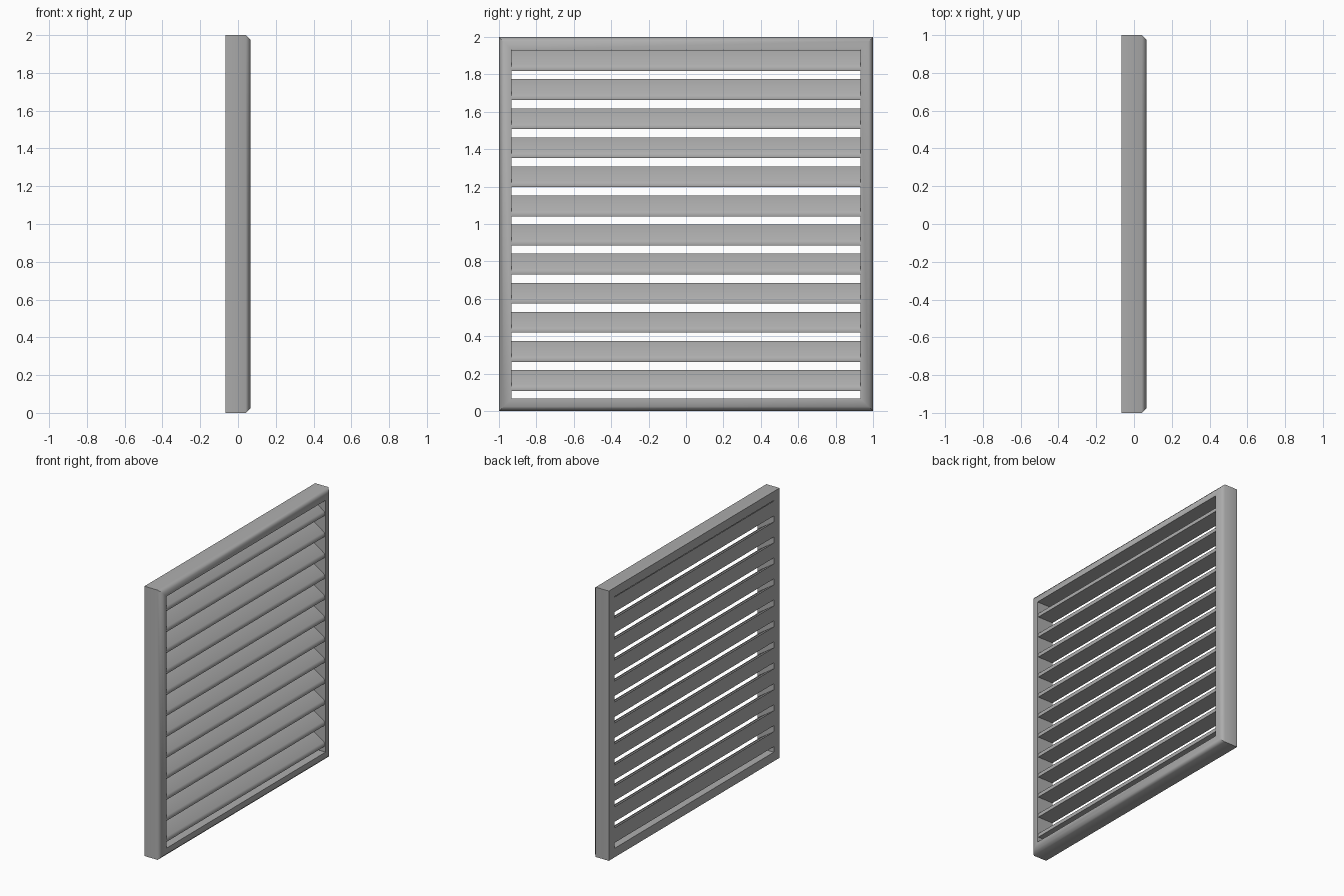
import bpy, bmesh, math

if "Cube" in bpy.data.objects:
    bpy.data.objects.remove(bpy.data.objects["Cube"])

BACK, FRONT = -0.067, 0.065

grey = bpy.data.materials.new("dark_grey")
grey.diffuse_color = (0.42, 0.42, 0.42, 1)
grey.use_nodes = True
grey.node_tree.nodes["Principled BSDF"].inputs["Base Color"].default_value = grey.diffuse_color


def make_object(name, bm):
    bmesh.ops.recalc_face_normals(bm, faces=bm.faces)
    mesh = bpy.data.meshes.new(name)
    bm.to_mesh(mesh)
    bm.free()
    mesh.materials.append(grey)
    ob = bpy.data.objects.new(name, mesh)
    bpy.context.collection.objects.link(ob)
    bpy.ops.object.select_all(action='DESELECT')
    bpy.context.view_layer.objects.active = ob
    ob.select_set(True)
    bpy.ops.object.shade_smooth_by_angle(angle=math.radians(55))
    return ob


def make_frame():
    # Mitred frame: profile of (x, inset from outer edge) swept round a square
    profile = [(BACK, 0.0), (0.041, 0.0), (FRONT, 0.024),
               (FRONT, 0.067), (BACK, 0.067)]
    bm = bmesh.new()
    rings = []
    for sy, sz in ((-1, -1), (1, -1), (1, 1), (-1, 1)):
        rings.append([bm.verts.new((x, sy * (1 - d), 1 + sz * (1 - d)))
                      for x, d in profile])
    n = len(profile)
    for i in range(4):
        a, b = rings[i], rings[(i + 1) % 4]
        for j in range(n):
            k = (j + 1) % n
            bm.faces.new((a[j], a[k], b[k], b[j]))
    return make_object("frame", bm)


def make_slat(index):
    # Wedge blade: flush upright back, sloping top, rounded front lip
    z = 0.108 + 0.1555 * index
    profile = [(BACK, z), (0.058, z), (0.061, z + 0.014),
               (0.052, z + 0.032), (BACK, z + 0.111)]
    bm = bmesh.new()
    left = [bm.verts.new((x, -0.934, h)) for x, h in profile]
    right = [bm.verts.new((x, 0.934, h)) for x, h in profile]
    bm.faces.new(left)
    bm.faces.new(right)
    n = len(profile)
    for j in range(n):
        k = (j + 1) % n
        bm.faces.new((left[j], left[k], right[k], right[j]))
    return make_object(f"slat_{index + 1}", bm)


make_frame()
for i in range(12):
    make_slat(i)
